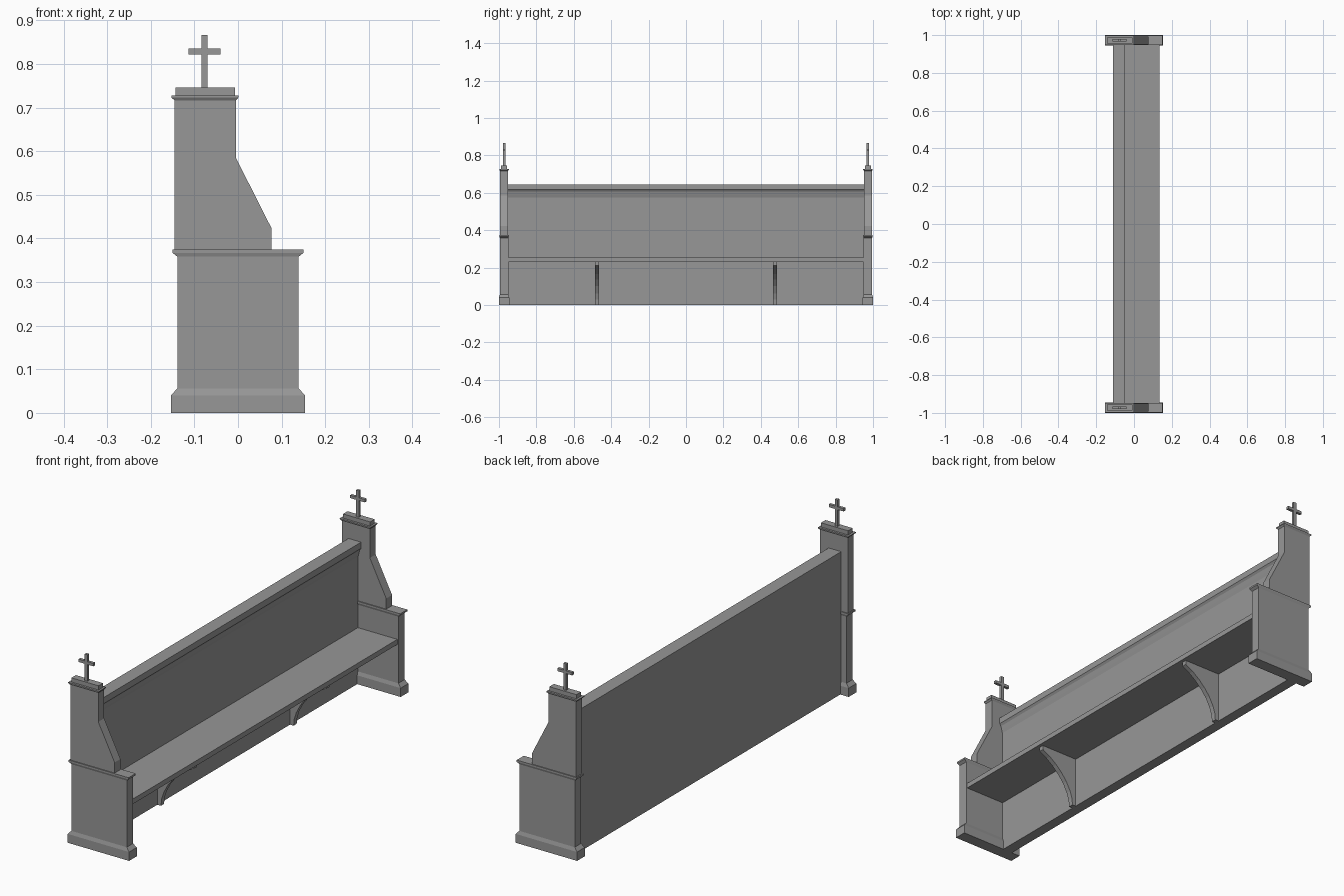
import bpy, bmesh, math

if "Cube" in bpy.data.objects:
    bpy.data.objects.remove(bpy.data.objects["Cube"])

mat = bpy.data.materials.new("dark_grey")
mat.diffuse_color = (0.31, 0.31, 0.31, 1)
mat.use_nodes = True
mat.node_tree.nodes["Principled BSDF"].inputs["Base Color"].default_value = mat.diffuse_color


def finish(name, bm):
    bmesh.ops.recalc_face_normals(bm, faces=bm.faces[:])
    me = bpy.data.meshes.new(name)
    bm.to_mesh(me)
    bm.free()
    me.materials.append(mat)
    ob = bpy.data.objects.new(name, me)
    bpy.context.collection.objects.link(ob)
    return ob


def extrude_y(name, profile, y0, y1):
    """Extrude an (x, z) outline between two y positions."""
    bm = bmesh.new()
    face = bm.faces.new([bm.verts.new((x, y0, z)) for x, z in profile])
    ext = bmesh.ops.extrude_face_region(bm, geom=[face])
    for v in ext["geom"]:
        if isinstance(v, bmesh.types.BMVert):
            v.co.y = y1
    return finish(name, bm)


def stack(name, yc, levels):
    """Loft rectangles given as (x0, x1, half_depth, z)."""
    bm = bmesh.new()
    rings = [[bm.verts.new(c) for c in ((x0, yc - h, z), (x1, yc - h, z),
                                        (x1, yc + h, z), (x0, yc + h, z))]
             for x0, x1, h, z in levels]
    bm.faces.new(rings[0])
    bm.faces.new(rings[-1])
    for a, b in zip(rings, rings[1:]):
        for i in range(4):
            j = (i + 1) % 4
            bm.faces.new((a[i], a[j], b[j], b[i]))
    return finish(name, bm)


# Backrest with gently moulded top rail, and the seat board
extrude_y("backrest", [(-0.112, 0), (-0.064, 0), (-0.064, 0.576), (-0.060, 0.590),
                       (-0.056, 0.607), (-0.049, 0.617), (-0.049, 0.645), (-0.112, 0.645)],
          -0.952, 0.952)
extrude_y("seat", [(-0.07, 0.231), (0.134, 0.231), (0.134, 0.254), (-0.07, 0.254)],
          -0.952, 0.952)

# Curved bracket outline: straight foot, shallow sweep up to the seat front
bracket = [(-0.07, 0.0), (-0.046, 0.0), (-0.043, 0.03), (-0.033, 0.062), (-0.012, 0.102),
           (0.015, 0.136), (0.045, 0.165), (0.08, 0.191), (0.119, 0.212),
           (0.119, 0.233), (-0.07, 0.233)]

for side, s in (("left", -1), ("right", 1)):
    yc = 0.9725 * s
    extrude_y("bracket_" + side, bracket, 0.475 * s - 0.011, 0.475 * s + 0.011)

    # Lower end panel with plinth and armrest cap
    stack("end_base_" + side, yc, [
        (-0.154, 0.154, 0.0275, 0), (-0.154, 0.154, 0.0275, 0.040),
        (-0.139, 0.139, 0.0225, 0.056), (-0.139, 0.139, 0.0225, 0.358),
        (-0.150, 0.150, 0.0255, 0.367), (-0.150, 0.150, 0.0255, 0.375)])

    # Sloped upper end panel
    extrude_y("end_upper_" + side,
              [(-0.145, 0.374), (0.077, 0.374), (0.077, 0.423), (-0.005, 0.585),
               (-0.005, 0.718), (-0.145, 0.718)], yc - 0.021, yc + 0.021)

    # Stepped top cap
    stack("end_cap_" + side, yc, [
        (-0.145, -0.005, 0.021, 0.716), (-0.153, 0.001, 0.0255, 0.723),
        (-0.153, 0.001, 0.0255, 0.727), (-0.143, -0.007, 0.016, 0.727),
        (-0.143, -0.007, 0.016, 0.746)])

    # Cross finial
    m, w, zl, zh = -0.077, 0.007, 0.822, 0.835
    half = [(w, 0.745), (w, zl), (0.037, zl), (0.037, zh), (w, zh), (w, 0.866)]
    outline = [(m + x, z) for x, z in half] + [(m - x, z) for x, z in reversed(half)]
    extrude_y("cross_" + side, outline, yc - 0.0065, yc + 0.0065)
